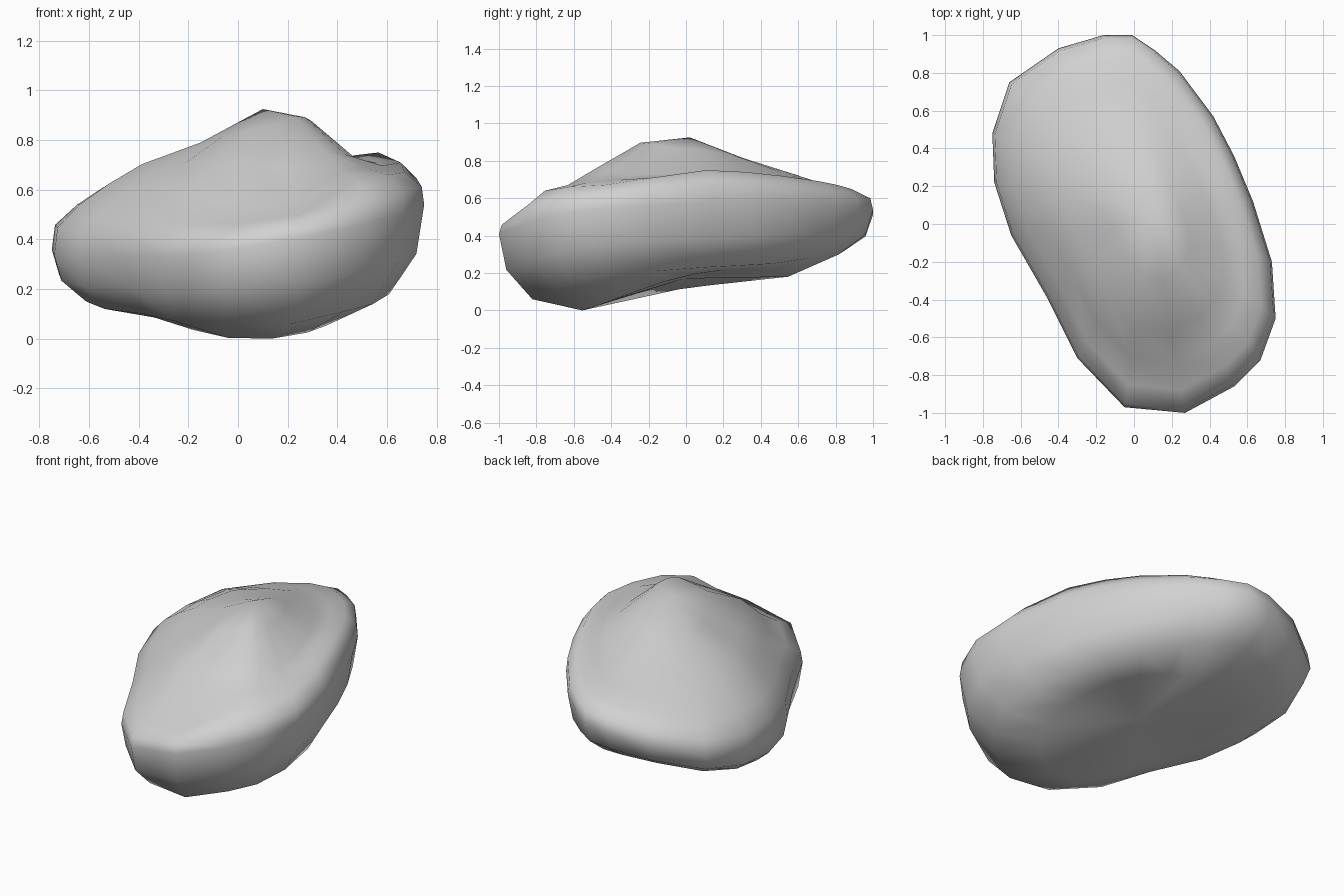
import bpy
import bmesh
from mathutils import Vector

cube = bpy.data.objects.get("Cube")
if cube:
    bpy.data.objects.remove(cube, do_unlink=True)

# Plan outline of the boulder: x, y, upper shoulder height, lower shoulder height
OUTLINE = [
    (-.01, 1, .65, .3), (.11, .92, .67, .29), (.24, .81, .69, .28),
    (.42, .57, .72, .25), (.53, .36, .74, .24), (.63, .12, .75, .23),
    (.73, -.2, .71, .21), (.75, -.5, .67, .18), (.67, -.72, .66, .14),
    (.53, -.86, .64, .11), (.27, -1, .5, .06), (-.05, -.97, .46, .07),
    (-.3, -.71, .46, .07), (-.46, -.39, .5, .1), (-.65, -.06, .51, .12),
    (-.74, .22, .54, .15), (-.75, .48, .54, .18), (-.66, .75, .57, .23),
    (-.4, .93, .61, .28), (-.16, 1, .64, .3),
]
PEAK = Vector((.1, .02, .925))
HOLLOW = Vector((-.03, -.01, .17))
SHOULDER = .88


def middle(x, y):
    """Height of the widest line, which tilts up to the left and back."""
    return .45 + .18 * x + .09 * y


def underside(x, y, upper, lower):
    return .12 + y * (.06 if y > 0 else .12) + .1 * max(x, 0) * (1 + y)


def lower_shoulder(x, y, upper, lower):
    return lower


def lower_side(x, y, upper, lower):
    return lower + .45 * (middle(x, y) - lower)


def waist(x, y, upper, lower):
    return middle(x, y)


def upper_side(x, y, upper, lower):
    return middle(x, y) + .55 * (upper - middle(x, y))


def upper_shoulder(x, y, upper, lower):
    return upper


def slope(scale):
    """Slope to the peak, fuller at the front and right, hollow on the left."""
    def height(x, y, upper, lower):
        rise = 1 - scale / SHOULDER
        bulge = -y * (.02 if y > 0 else .08)
        hollow = x * (.9 if x > 0 else .45) * rise * (.66 - rise)
        bench = max(-y - .5, 0) * max(.34 - rise, 0) * .7
        return upper + rise * (PEAK.z - upper) + bulge - hollow - bench
    return height


# Rings from the underside to the peak: scale, height rule, centre
RINGS = [
    (.55, underside, HOLLOW), (.82, lower_shoulder, HOLLOW),
    (.96, lower_side, HOLLOW), (1, waist, HOLLOW),
    (.985, upper_side, PEAK), (SHOULDER, upper_shoulder, PEAK),
    (.74, slope(.74), PEAK), (.58, slope(.58), PEAK), (.3, slope(.3), PEAK),
]

# Loft the rings and close both ends with fans
bm = bmesh.new()
loops = []
for scale, height, centre in RINGS:
    loop = []
    for point in OUTLINE:
        x, y = point[:2]
        spot = centre.lerp(Vector((x, y, 0)), scale)
        spot.z = height(*point)
        loop.append(bm.verts.new(spot))
    loops.append(loop)

count = len(OUTLINE)
bottom, top = bm.verts.new(HOLLOW), bm.verts.new(PEAK)
for i in range(count):
    j = (i + 1) % count
    for low, high in zip(loops, loops[1:]):
        bm.faces.new((low[i], low[j], high[j], high[i]))
    bm.faces.new((loops[0][j], loops[0][i], bottom))
    bm.faces.new((loops[-1][i], loops[-1][j], top))

# Rest the boulder on the floor
floor = min(v.co.z for v in bm.verts)
bmesh.ops.translate(bm, verts=bm.verts, vec=(0, 0, -floor))
bmesh.ops.recalc_face_normals(bm, faces=bm.faces)
for face in bm.faces:
    face.smooth = True

mesh = bpy.data.meshes.new("boulder")
bm.to_mesh(mesh)
bm.free()
boulder = bpy.data.objects.new("boulder", mesh)
bpy.context.collection.objects.link(boulder)

# Plain grey stone
stone = bpy.data.materials.new("grey_stone")
stone.use_nodes = True
grey = (.64, .64, .64, 1)
stone.diffuse_color = grey
stone.node_tree.nodes["Principled BSDF"].inputs["Base Color"].default_value = grey
mesh.materials.append(stone)
